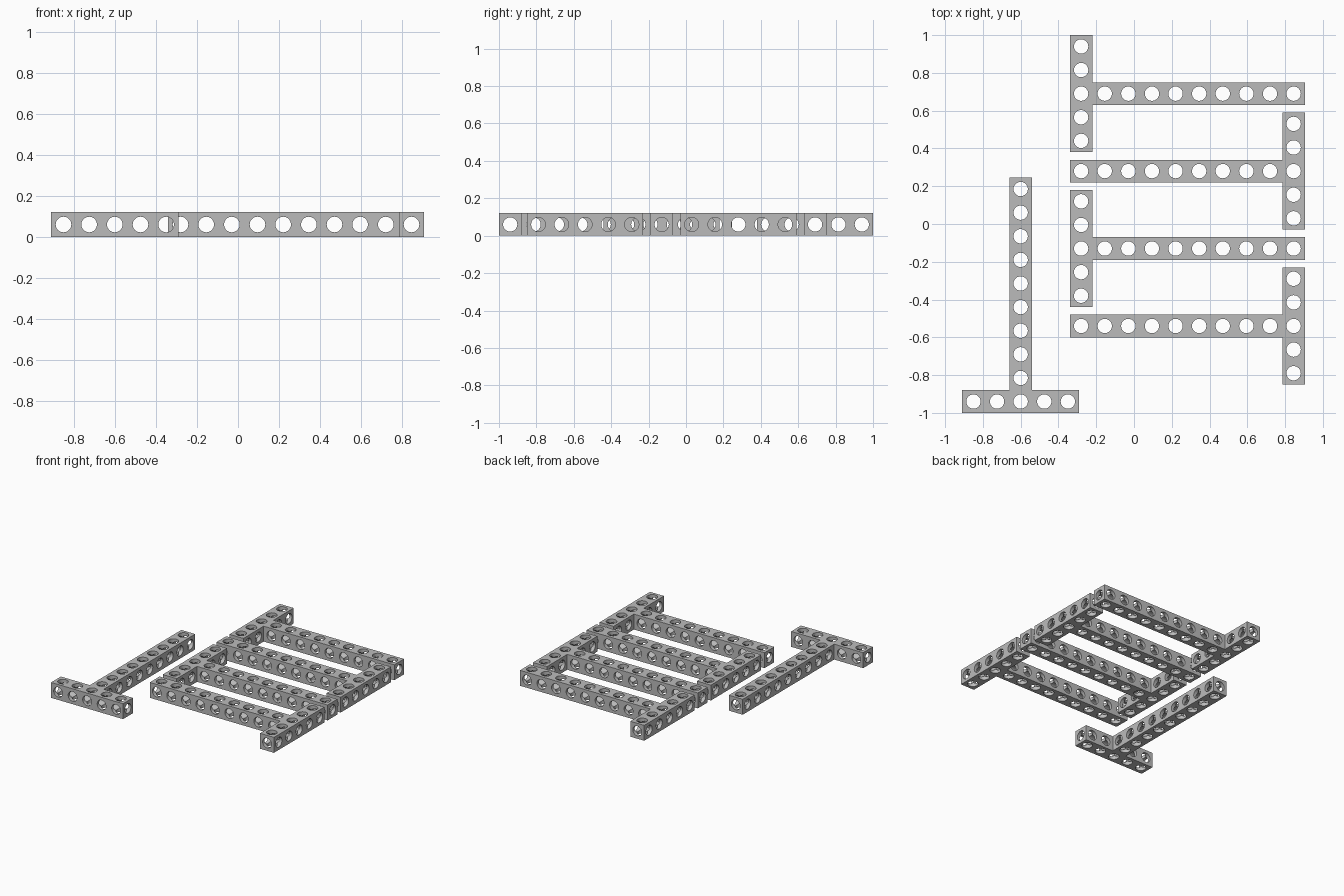
import bpy, bmesh, math
from mathutils import Vector

if "Cube" in bpy.data.objects:
    bpy.data.objects.remove(bpy.data.objects["Cube"])

PITCH, HALF, R, SEG = 0.125, 0.06, 0.038, 32   # hole spacing, half beam width, hole radius, hole sides

grey = bpy.data.materials.new("mid_grey")
grey.diffuse_color = (0.5, 0.5, 0.5, 1)
grey.use_nodes = True
grey.node_tree.nodes["Principled BSDF"].inputs["Base Color"].default_value = grey.diffuse_color

# Grid cells of one T beam: five holes across the head, nine more along the stem
cells = {(0, j, 0) for j in range(-2, 3)} | {(i, 0, 0) for i in range(1, 10)}


def reach(cell, axis, sign):
    """Distance from a cell's centre to its boundary on one side."""
    n = list(cell)
    n[axis] += sign
    n = tuple(n)
    if cell == (0, 0, 0) or n not in cells:
        return HALF
    return PITCH - HALF if n == (0, 0, 0) else PITCH / 2


def add_side(bm, cell, axis, sign):
    """Bore wall on one side of a cell, plus the pierced outer face if exposed."""
    u, v = (axis + 1) % 3, (axis + 2) % 3
    centre = Vector(cell) * PITCH
    n = list(cell)
    n[axis] += sign
    exposed = tuple(n) not in cells
    depth = reach(cell, axis, sign)
    inner, rim, outer = [], [], []
    for k in range(SEG):
        a = 2 * math.pi * k / SEG
        c, s = math.cos(a), math.sin(a)
        m = max(abs(c), abs(s))

        def vert(pu, pv, d):
            p = Vector((0, 0, 0))
            p[u], p[v], p[axis] = pu, pv, sign * d
            return bm.verts.new(centre + p)

        # the three crossing bores meet where depth equals R * m
        inner.append(vert(R * c, R * s, R * m))
        rim.append(vert(R * c, R * s, depth))
        if exposed:
            outer.append(vert(reach(cell, u, 1 if c > 0 else -1) * c / m,
                              reach(cell, v, 1 if s > 0 else -1) * s / m, depth))
    for k in range(SEG):
        j = (k + 1) % SEG
        bm.faces.new((inner[k], inner[j], rim[j], rim[k]))
        if exposed:
            bm.faces.new((rim[k], rim[j], outer[j], outer[k]))


# Shared T beam mesh
bm = bmesh.new()
for cell in sorted(cells):
    for axis in range(3):
        for sign in (-1, 1):
            add_side(bm, cell, axis, sign)
bmesh.ops.remove_doubles(bm, verts=bm.verts, dist=1e-5)
bmesh.ops.recalc_face_normals(bm, faces=bm.faces)
mesh = bpy.data.meshes.new("t_beam")
bm.to_mesh(mesh)
bm.free()
mesh.materials.append(grey)

# Five beams: name, head centre, rotation
layout = [
    ("t_beam_back", -0.28, 0.69, 0),
    ("t_beam_middle_back", 0.845, 0.28, 180),
    ("t_beam_middle_front", -0.28, -0.13, 0),
    ("t_beam_front", 0.845, -0.54, 180),
    ("t_beam_side", -0.6, -0.94, 90),
]
for name, x, y, angle in layout:
    ob = bpy.data.objects.new(name, mesh)
    ob.location = (x, y, HALF)
    ob.rotation_euler.z = math.radians(angle)
    bpy.context.collection.objects.link(ob)

# Smooth bores with crisp edges
bpy.context.view_layer.objects.active = ob
ob.select_set(True)
bpy.ops.object.shade_smooth_by_angle(angle=math.radians(30))
